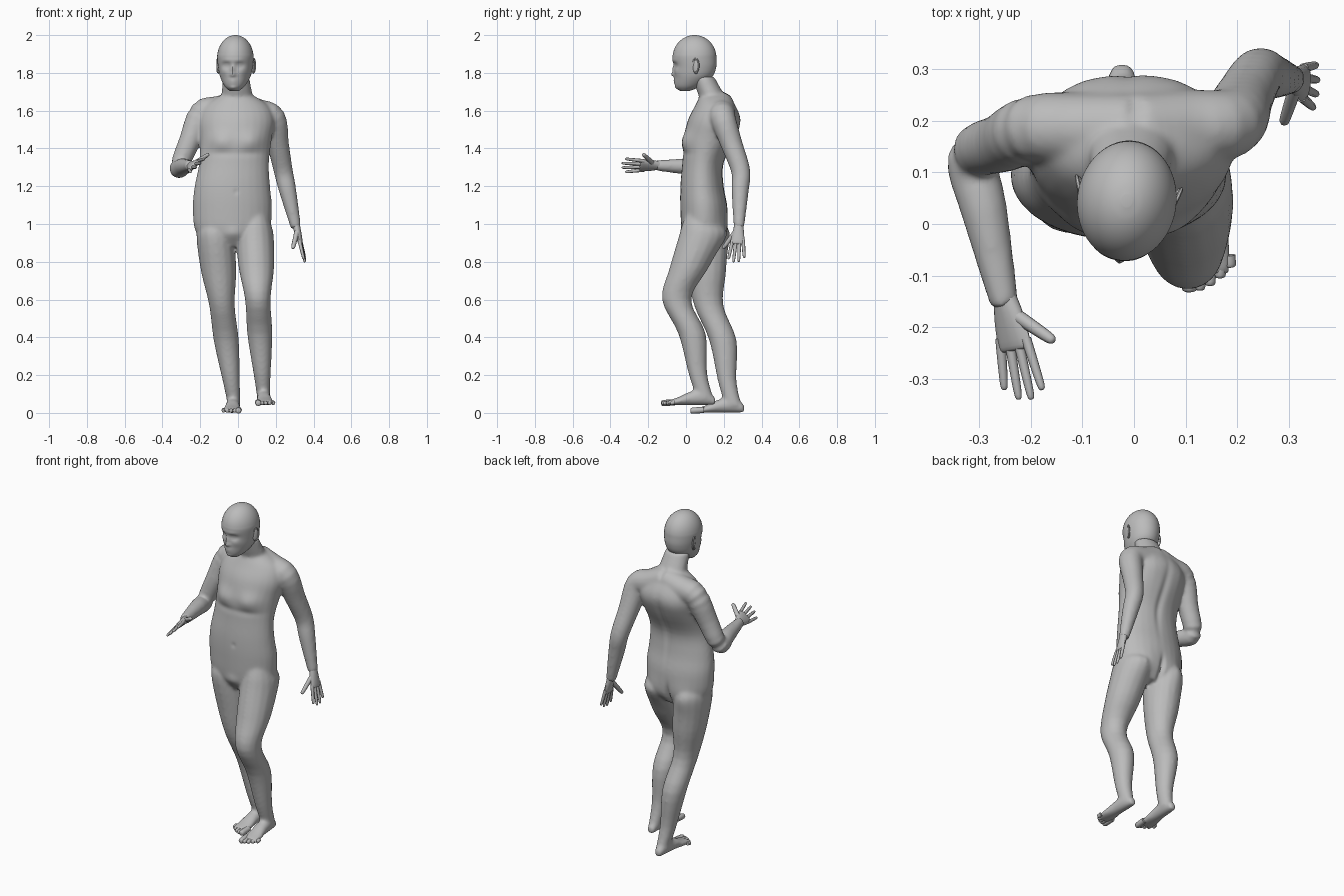
import bpy, bmesh, math
from mathutils import Vector, Matrix

default = bpy.data.objects.get("Cube")
if default:
    bpy.data.objects.remove(default)

GREY = (.5, .5, .5, 1)
UP = Vector((0, 0, 1))
FORWARD = Vector((0, -1, 0))
ACROSS = Vector((1, 0, 0))

skin = bpy.data.materials.new("plain_grey")
skin.use_nodes = True
skin.diffuse_color = GREY
skin.node_tree.nodes["Principled BSDF"].inputs["Base Color"].default_value = GREY


def smooth_sections(sections, steps):
    """Catmull-Rom interpolation between sections."""
    rows = [Vector(section) for section in sections]
    padded = [rows[0]] + rows + [rows[-1]]
    result = []
    for before, start, end, after in zip(padded, rows, rows[1:], padded[3:]):
        leave, arrive = (end - before) / 2, (after - start) / 2
        for step in range(steps):
            t = step / steps
            ease = t * t * (3 - 2 * t)
            result.append(start.lerp(end, ease) + leave * t * (1 - t)**2
                          - arrive * t * t * (1 - t))
    return result + [rows[-1]]


def loft(bm, sections, sides=16, steps=4, side=ACROSS, axis=None):
    """Closed tube through sections of (centre, side radius, other radius)."""
    rows = smooth_sections([(*centre, *radii) for centre, *radii in sections], steps)
    centres = [Vector(row[:3]) for row in rows]
    rings = []
    for i, (centre, row) in enumerate(zip(centres, rows)):
        ahead = centres[min(i + 1, len(rows) - 1)] - centres[max(i - 1, 0)]
        along = axis or ahead.normalized()
        u = (side - along * side.dot(along)).normalized()
        v = along.cross(u)
        angles = [math.tau * k / sides for k in range(sides)]
        rings.append([bm.verts.new(centre + u * row[-2] * math.cos(a) + v * row[-1] * math.sin(a))
                      for a in angles])
    for low, high in zip(rings, rings[1:]):
        for k in range(sides):
            bm.faces.new((low[k - 1], low[k], high[k], high[k - 1]))
    bm.faces.new(rings[0])
    bm.faces.new(rings[-1])


def finish(bm, name):
    bmesh.ops.recalc_face_normals(bm, faces=bm.faces)
    mesh = bpy.data.meshes.new(name)
    bm.to_mesh(mesh)
    bm.free()
    mesh.materials.append(skin)
    obj = bpy.data.objects.new(name, mesh)
    bpy.context.collection.objects.link(obj)
    return obj


def shade(obj):
    bpy.ops.object.select_all(action="DESELECT")
    obj.select_set(True)
    bpy.context.view_layer.objects.active = obj
    bpy.ops.object.shade_smooth_by_angle(angle=math.radians(50))


def sculpt(mesh, middle, **bumps):
    """Push areas of the front (-1) or back (1) along y, mirrored about the middle."""
    normals = [vertex.normal.y for vertex in mesh.vertices]
    for facing, x, z, wide, tall, push in bumps.values():
        for offset in {x, -x}:
            for vertex, normal in zip(mesh.vertices, normals):
                across = (vertex.co.x - middle - offset) / wide
                falloff = math.exp(-across**2 - ((vertex.co.z - z) / tall)**2)
                vertex.co.y += push * falloff * min(1, max(0, 2 * normal * facing))


# Torso and neck
body = bmesh.new()
torso = [  # height, half width, front y, back y
    (.88, .09, .02, .17), (.95, .19, -.02, .21), (1.08, .21, -.03, .22),
    (1.2, .2, -.03, .2), (1.32, .185, -.02, .2), (1.45, .19, -.01, .26),
    (1.55, .2, .01, .29), (1.63, .165, .05, .26), (1.69, .07, .08, .21)]
rings = []
for z, width, front, back in torso:
    sway = -.03 * min(1, max(.2, (1.6 - z) / .4))
    rings.append(((sway, (front + back) / 2, z), width, (back - front) / 2))
loft(body, rings, sides=28, axis=UP)
neck_base, neck_top = Vector((0, .19, 1.56)), Vector((-.01, .09, 1.78))
loft(body, [(neck_base.lerp(neck_top, t), .1 - .03 * t, .08 - .02 * t) for t in (0, .5, 1)], axis=UP)


# Limbs share one profile of radii between their joints
def leg(hip, knee, ankle):
    hip, knee, ankle = Vector(hip), Vector(knee), Vector(ankle)
    calf = knee.lerp(ankle, .35) - FORWARD * .03
    loft(body, [(hip + UP * .17, .05, .06), (hip + UP * .07, .085, .1), (hip, .1, .12),
                (hip.lerp(knee, .5), .094, .103), (knee, .068, .078),
                (calf, .067, .073), (knee.lerp(ankle, .75), .046, .05),
                (ankle, .034, .045)], axis=UP)


def arm(shoulder, elbow, wrist, side):
    shoulder, elbow, wrist = Vector(shoulder), Vector(elbow), Vector(wrist)
    nape = Vector((0, .185, 1.635))
    joints = [(nape, .07), (nape.lerp(shoulder, .55), .07), (shoulder, .068),
              (shoulder.lerp(elbow, .5), .058), (elbow, .051),
              (elbow.lerp(wrist, .35), .046), (wrist, .028)]
    loft(body, [(centre, radius, radius) for centre, radius in joints], side=Vector(side))


leg(hip=(.09, .08, .93), knee=(.105, -.05, .6), ankle=(.135, .1, .08))
leg(hip=(-.12, .1, .93), knee=(-.085, .12, .57), ankle=(-.02, .25, .04))
arm(shoulder=(.185, .195, 1.56), elbow=(.24, .29, 1.28), wrist=(.307, .28, .98), side=(0, 1, .2))
arm(shoulder=(-.195, .185, 1.585), elbow=(-.313, .13, 1.3), wrist=(-.25, -.16, 1.31), side=(.6, .6, 1))


# Feet: heel to ball join the body, toes are their own parts
def foot(name, heel, outward):
    heel, stride = Vector(heel), FORWARD + ACROSS * outward * .04
    profile = [(-.055, .02, .02), (0, .034, .044), (.08, .038, .036), (.14, .047, .022), (.2, .048, .012)]
    loft(body, [(heel + stride * reach + UP * tall, wide, tall)
                for reach, wide, tall in profile], axis=FORWARD)
    toes = bmesh.new()
    for i in range(5):
        size = .011 if i else .016
        root = heel + ACROSS * outward * (.02 * i - .036) + stride * .16 + UP * .016
        tip = root + stride * (.072 - .003 * i * i) - UP * .005
        loft(toes, [(root.lerp(tip, t), size * fat, size * fat)
                    for t, fat in ((0, 1), (.85, 1), (1, .4))], sides=8)
    shade(finish(toes, name))


foot("left_toes", heel=(.135, .1, .04), outward=1)
foot("right_toes", heel=(-.025, .255, 0), outward=-1)

# Fuse the lofts into one skin, then press in the softer forms
rough = finish(body, "body_rough")
fuse = rough.modifiers.new("fuse", "REMESH")
fuse.mode = "VOXEL"
fuse.voxel_size = .008
relax = rough.modifiers.new("relax", "SMOOTH")
relax.iterations = 14
graph = bpy.context.evaluated_depsgraph_get()
mesh = bpy.data.meshes.new_from_object(rough.evaluated_get(graph))
bpy.data.objects.remove(rough)
sculpt(mesh, middle=-.01,
       breast=(-1, .085, 1.44, .065, .05, -.02),
       under_breast=(-1, .07, 1.375, .07, .02, .005),
       navel=(-1, 0, 1.17, .012, .014, .004),
       spine=(1, 0, 1.38, .02, .17, -.01),
       shoulder_blade=(1, .1, 1.5, .06, .07, .006))
sculpt(mesh, middle=-.025,
       groin=(-1, 0, .95, .04, .03, -.008),
       buttock=(1, .1, .95, .075, .075, .015),
       cleft=(1, 0, .94, .014, .06, -.02))
mesh.materials.clear()
mesh.materials.append(skin)
figure = bpy.data.objects.new("body", mesh)
bpy.context.collection.objects.link(figure)
shade(figure)

# Head: jaw sections below a round cranium, with the face pressed in
jaw = [(1.705, .025, -.03, .02), (1.73, .053, -.055, .08), (1.78, .08, -.06, .14), (1.83, .091, -.063, .16)]
rings = [((0, (front + back) / 2, z), width, (back - front) / 2) for z, width, front, back in jaw]
for step in range(8):
    lift = math.radians(12 * step)
    rings.append(((0, .045, 1.88 + .12 * math.sin(lift)), .096 * math.cos(lift), .116 * math.cos(lift)))
head_bm = bmesh.new()
loft(head_bm, rings, sides=72, steps=6, axis=UP)
head = finish(head_bm, "head")
sculpt(head.data, middle=0,
       nose_bridge=(-1, 0, 1.815, .011, .025, -.012),
       nose_tip=(-1, 0, 1.79, .016, .011, -.014),
       eye_socket=(-1, .036, 1.84, .02, .014, .014),
       eyeball=(-1, .036, 1.84, .012, .007, -.008),
       brow=(-1, .03, 1.866, .03, .01, -.004),
       cheek=(-1, .05, 1.805, .02, .02, -.005),
       lips=(-1, 0, 1.755, .022, .014, -.009),
       mouth=(-1, 0, 1.755, .022, .003, .005),
       chin=(-1, 0, 1.72, .022, .012, -.008))
turn = (Matrix.Translation((-.012, .06, 0)) @ Matrix.Rotation(math.radians(-7), 4, "Z")
        @ Matrix.Translation((0, -.06, 0)))
head.data.transform(turn)
shade(head)

# Ears: a flat shell with a raised rim
for name, sign in (("left_ear", 1), ("right_ear", -1)):
    ear = bmesh.new()
    bmesh.ops.create_uvsphere(ear, u_segments=12, v_segments=8, radius=1,
                              matrix=Matrix.Diagonal((.006, .018, .038, 1)))
    rim = [math.radians(angle) for angle in range(-110, 151, 26)]
    loft(ear, [((sign * .004, .018 * math.cos(a), .007 + .036 * math.sin(a)), .004, .004)
               for a in rim], sides=6)
    place = Matrix.Translation((sign * .093, .064, 1.832)) @ Matrix.Rotation(sign * -.3, 4, "Z")
    ear.transform(turn @ place)
    shade(finish(ear, name))


# Hands: a flat palm, four fanned fingers and a thumb
def hand(name, wrist, first, last, thumb):
    wrist, first, last, thumb = (Vector(point) for point in (wrist, first, last, thumb))
    width, middle = first - last, (first + last) / 2
    half, ahead = width.length / 2, (middle - wrist).normalized()
    bm = bmesh.new()
    loft(bm, [(wrist, .023, .021), (wrist.lerp(middle, .45), half, .018),
              (middle, half + .007, .013), (middle + ahead * .01, half, .006)], sides=12, side=width)

    def finger(root, tip, size):
        loft(bm, [(root.lerp(tip, t), size * fat, size * fat)
                  for t, fat in ((-.15, 1.1), (.4, 1), (.9, .8), (1, .35))], sides=8, side=width)

    for i in range(4):
        root = first.lerp(last, i / 3)
        length = .088 + .022 * math.sin(math.pi * i / 3)
        finger(root, root + ahead * length + width * (.2 - .13 * i), .009)
    finger(wrist.lerp(first, .35), thumb, .013)
    shade(finish(bm, name))


hand("right_hand", wrist=(-.25, -.14, 1.31), first=(-.205, -.235, 1.335),
     last=(-.258, -.235, 1.285), thumb=(-.155, -.227, 1.37))
hand("left_hand", wrist=(.306, .28, 1), first=(.328, .243, .9),
     last=(.332, .303, .905), thumb=(.29, .195, .87))
